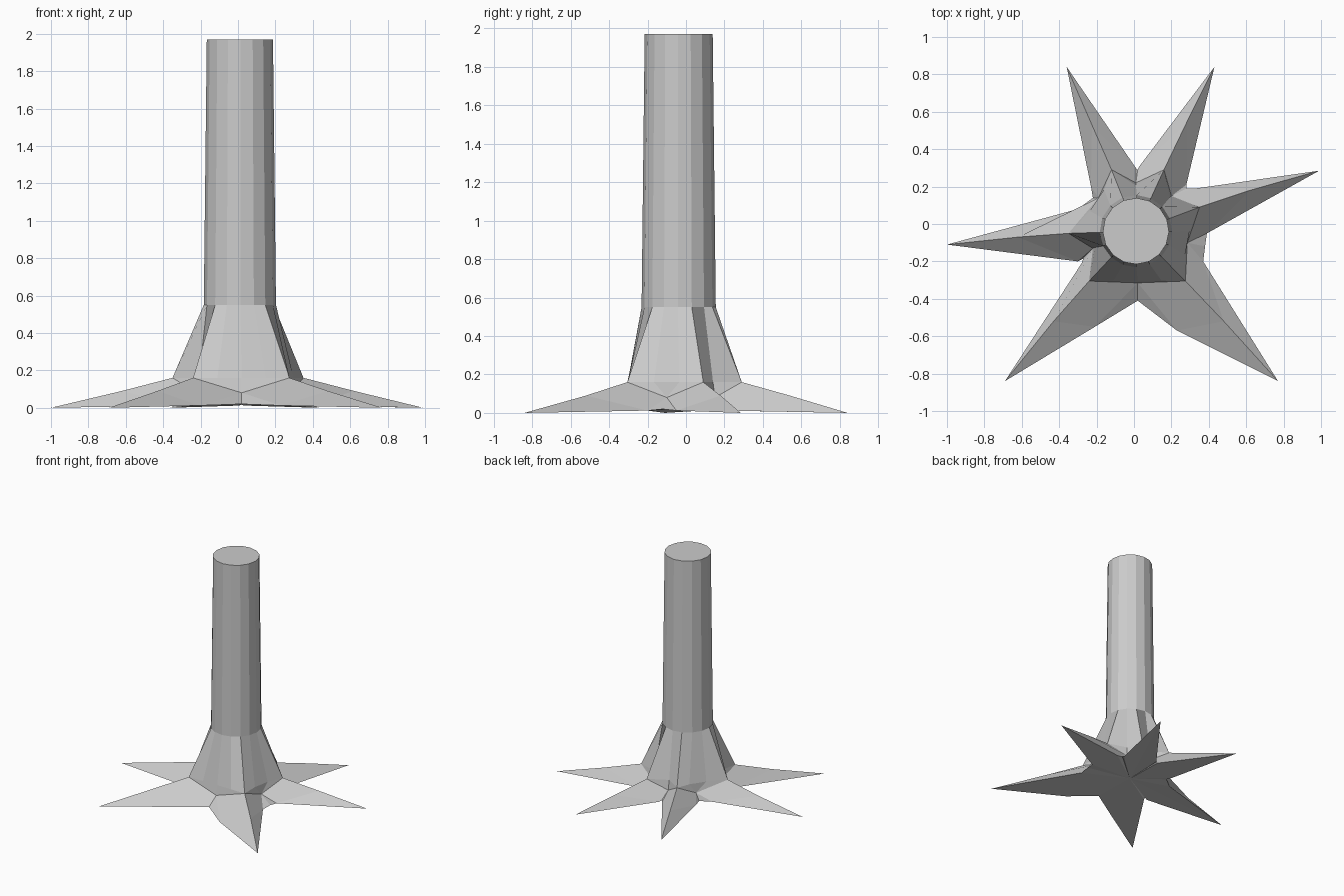
import bpy, bmesh
from math import atan2, cos, sin, pi
from mathutils import Vector

if "Cube" in bpy.data.objects:
    bpy.data.objects.remove(bpy.data.objects["Cube"])

CX, CY = 0.01, -0.038      # trunk axis

# Roots counter-clockwise: (tip, mid-ridge, knee) in plan
roots = [
    ((0.99, 0.285), (0.62, 0.18), (0.35, 0.09)),
    ((0.43, 0.84), (0.28, 0.54), (0.16, 0.29)),
    ((-0.36, 0.84), (-0.225, 0.53), (-0.12, 0.29)),
    ((-1.0, -0.11), (-0.62, -0.07), (-0.35, -0.05)),
    ((-0.69, -0.84), (-0.43, -0.52), (-0.24, -0.305)),
    ((0.77, -0.84), (0.48, -0.52), (0.275, -0.305)),
]
# Valley after each root: rim start, rim middle, rim end, inner foot, side count
valleys = [
    ((0.33, 0.19), (0.28, 0.19), (0.28, 0.21), (0.20, 0.15), 2),
    ((0.03, 0.31), (0.02, 0.29), (0.01, 0.30), (0.01, 0.22), 2),
    ((-0.23, 0.20), (-0.22, 0.14), (-0.30, 0.08), (-0.19, 0.14), 3),
    ((-0.30, -0.20), (-0.27, -0.18), (-0.28, -0.21), (-0.22, -0.13), 2),
    ((-0.21, -0.55), (0.02, -0.41), (0.23, -0.57), (0.02, -0.315), 4),
    ((0.37, -0.20), (0.38, -0.12), (0.39, -0.05), (0.285, -0.10), 3),
]

bm = bmesh.new()


def vert(p, z):
    return bm.verts.new((p[0], p[1], z))


def ring_point(a, r, z):
    return vert((CX + r * cos(a), CY + r * sin(a)), z)


tips = [vert(r[0], 0.0) for r in roots]
mids = [vert(r[1], 0.09) for r in roots]
knees = [vert(r[2], 0.16) for r in roots]
angles = [atan2(r[2][1] - CY, r[2][0] - CX) for r in roots]
skirt, collar, top, base = [], [], [], []

for i, (a, m, b, foot, n) in enumerate(valleys):
    j = (i + 1) % 6
    va, vm, vb = vert(a, 0.012), vert(m, 0.02), vert(b, 0.012)
    low = vert(foot, 0.08)
    # root flanks and valley floor
    for f in ((tips[i], va, mids[i]), (mids[i], va, low, knees[i]),
              (va, vm, low), (vm, vb, low),
              (low, vb, mids[j], knees[j]), (vb, tips[j], mids[j])):
        bm.faces.new(f)
    base += [tips[i], va, vm, vb]
    # skirt line from knee to knee, passing just inside the valley foot
    span = (angles[j] - angles[i]) % (2 * pi)
    c = Vector((CX, CY))
    inner = c + (Vector(foot) - c) * 0.95
    k0, k1 = Vector(roots[i][2]), Vector(roots[j][2])
    seg = [knees[i]]
    for k in range(n):
        t = k / n
        if k:
            p = k0.lerp(inner, t * 2) if t <= 0.5 else inner.lerp(k1, t * 2 - 1)
            seg.append(vert(p, 0.16))
        ang = angles[i] + span * t
        collar.append(ring_point(ang, 0.193, 0.55))
        top.append(ring_point(ang, 0.177, 1.97))
    skirt += seg
    seg = seg + [knees[j]]
    for p, q in zip(seg, seg[1:]):
        bm.faces.new((low, q, p))

# flared skirt and trunk walls
for lo, hi in ((skirt, collar), (collar, top)):
    for k in range(len(lo)):
        q = (k + 1) % len(lo)
        bm.faces.new((lo[k], lo[q], hi[q], hi[k]))
bm.faces.new(top)

# underside fan
hub = vert((CX, CY), 0.02)
for k in range(len(base)):
    bm.faces.new((hub, base[(k + 1) % len(base)], base[k]))

bmesh.ops.recalc_face_normals(bm, faces=bm.faces)
mesh = bpy.data.meshes.new("tree_trunk")
bm.to_mesh(mesh)
bm.free()
bpy.context.collection.objects.link(bpy.data.objects.new("tree_trunk_with_roots", mesh))
